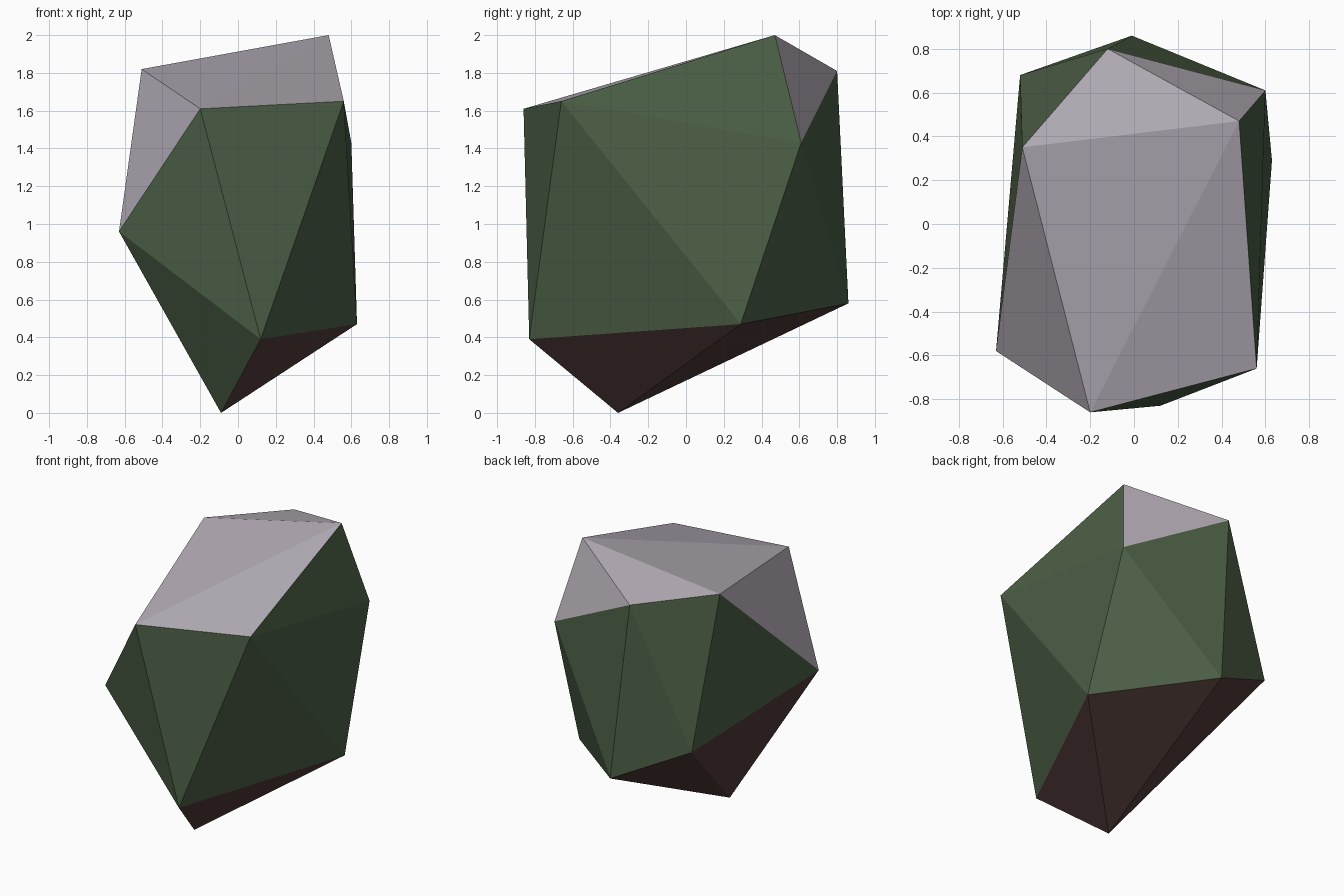
import bpy, bmesh
from mathutils import Vector

if "Cube" in bpy.data.objects:
    bpy.data.objects.remove(bpy.data.objects["Cube"])

# Faceted boulder: a distorted icosahedron (peak, two rings of five, foot)
PEAK = (0.48, 0.47, 2.0)
UPPER = [(-0.51, 0.35, 1.82), (-0.20, -0.86, 1.61), (0.56, -0.66, 1.65),
         (0.60, 0.61, 1.43), (-0.12, 0.80, 1.81)]
LOWER = [(-0.63, -0.58, 0.96), (0.12, -0.83, 0.39), (0.63, 0.29, 0.47),
         (-0.01, 0.86, 0.58), (-0.52, 0.68, 0.83)]
FOOT = (-0.09, -0.36, 0.0)


def material(name, color):
    mat = bpy.data.materials.new(name)
    mat.diffuse_color = (*color, 1.0)
    mat.use_nodes = True
    mat.node_tree.nodes["Principled BSDF"].inputs["Base Color"].default_value = mat.diffuse_color
    return mat


bm = bmesh.new()
peak, foot = bm.verts.new(PEAK), bm.verts.new(FOOT)
upper = [bm.verts.new(p) for p in UPPER]
lower = [bm.verts.new(p) for p in LOWER]

# Fan at each end, zigzag band between the rings
for i in range(5):
    j = (i + 1) % 5
    bm.faces.new((peak, upper[i], upper[j]))
    bm.faces.new((upper[i], lower[i], upper[j]))
    bm.faces.new((upper[j], lower[i], lower[j]))
    bm.faces.new((foot, lower[j], lower[i]))
bmesh.ops.recalc_face_normals(bm, faces=bm.faces)
bm.normal_update()

# Grey on upward faces, brown under the foot, moss green elsewhere
for f in bm.faces:
    f.smooth = False
    if f.normal.z > 0.25:
        f.material_index = 1
    elif foot in f.verts and f.calc_center_median().y > -0.45:
        f.material_index = 2
    else:
        f.material_index = 0

mesh = bpy.data.meshes.new("boulder")
bm.to_mesh(mesh)
bm.free()
mesh.materials.append(material("moss green", (0.072, 0.115, 0.060)))
mesh.materials.append(material("pale grey", (0.456, 0.413, 0.468)))
mesh.materials.append(material("earth brown", (0.080, 0.043, 0.040)))
bpy.context.collection.objects.link(bpy.data.objects.new("boulder", mesh))
